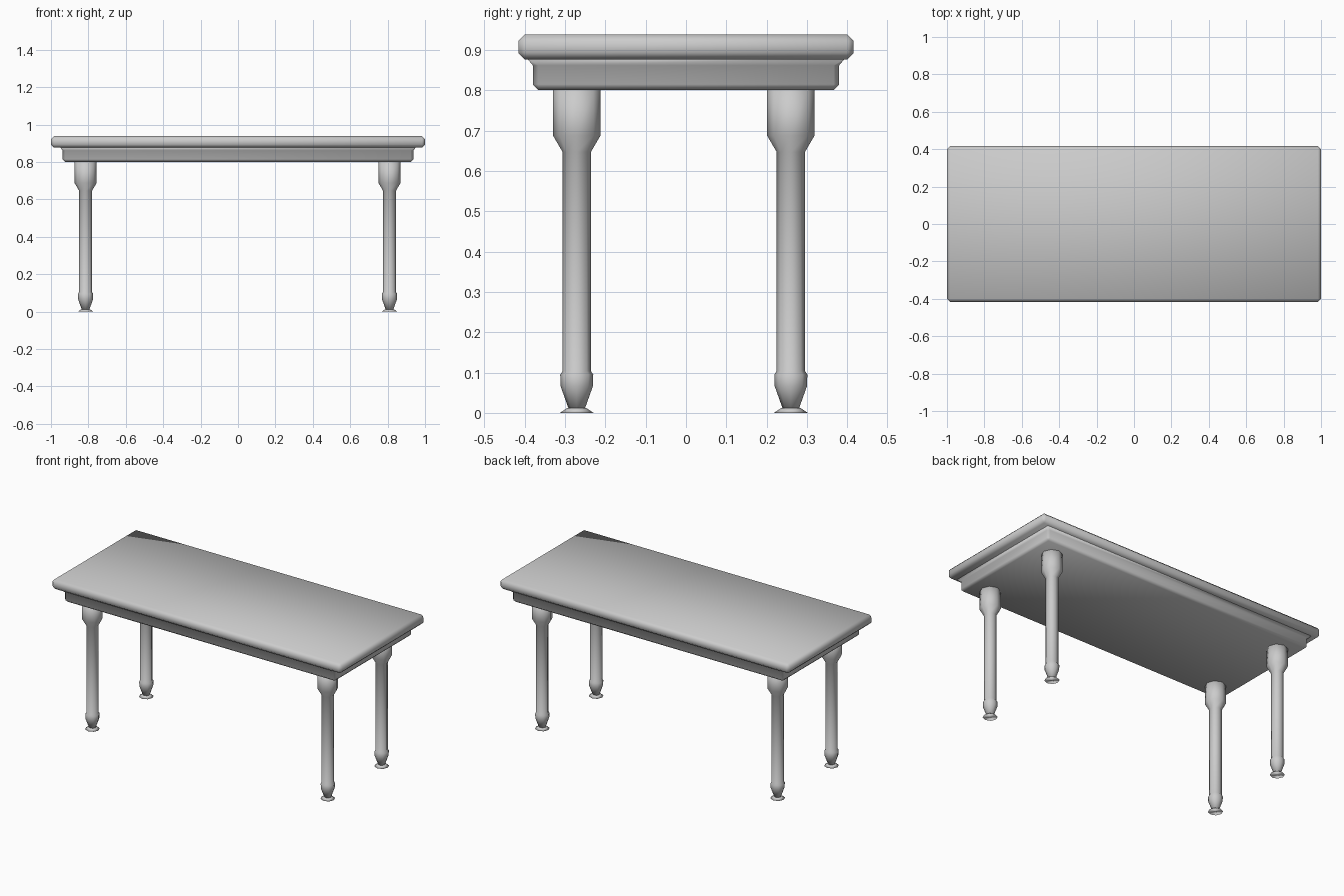
import bpy, bmesh
from math import sin, cos, pi

cube = bpy.data.objects.get("Cube")
if cube:
    bpy.data.objects.remove(cube, do_unlink=True)

grey = bpy.data.materials.new("plain grey")
grey.use_nodes = True
grey.diffuse_color = (0.6, 0.6, 0.6, 1)
grey.node_tree.nodes["Principled BSDF"].inputs["Base Color"].default_value = (0.6, 0.6, 0.6, 1)


def loft(name, rings, location):
    """Join equal-length rings of points into a closed, smooth solid."""
    bm = bmesh.new()
    loops = [[bm.verts.new(p) for p in ring] for ring in rings]
    n = len(loops[0])
    for low, high in zip(loops, loops[1:]):
        for i in range(n):
            j = (i + 1) % n
            bm.faces.new((low[i], low[j], high[j], high[i]))
    bm.faces.new(loops[0][::-1])
    bm.faces.new(loops[-1])
    bmesh.ops.remove_doubles(bm, verts=bm.verts, dist=0.0001)
    bmesh.ops.recalc_face_normals(bm, faces=bm.faces)
    for f in bm.faces:
        f.smooth = True
    mesh = bpy.data.meshes.new(name)
    bm.to_mesh(mesh)
    bm.free()
    mesh.materials.append(grey)
    obj = bpy.data.objects.new(name, mesh)
    obj.location = location
    bpy.context.collection.objects.link(obj)


def rect_ring(hx, hy, z, cut):
    """Rectangle with clipped corners."""
    ring = []
    for sx, sy in ((1, 1), (-1, 1), (-1, -1), (1, -1)):
        a = (sx * hx, sy * (hy - cut), z)
        b = (sx * (hx - cut), sy * hy, z)
        ring += [a, b] if sx * sy > 0 else [b, a]
    return ring


def round_ring(radius, z, sides=8):
    return [(radius * cos(2 * pi * i / sides), radius * sin(2 * pi * i / sides), z)
            for i in range(sides)]


# Tabletop slab with bevelled rim: (inset from rim, height, corner cut)
slab = [(0.016, 0.877, 0), (0, 0.893, 0.016), (0, 0.922, 0.016), (0.016, 0.938, 0)]
loft("tabletop", [rect_ring(1 - d, 0.416 - d, z, c) for d, z, c in slab], (0, 0, 0))

# Apron with flared moulding under the slab
apron = [(0.014, 0.801, 0), (0, 0.815, 0.014), (0, 0.862, 0.014), (-0.014, 0.879, 0)]
loft("apron", [rect_ring(0.938 - d, 0.38 - d, z, c) for d, z, c in apron], (0, 0, 0))

# Turned legs and flared foot pads: (radius, height)
leg = [(0.02, 0.01), (0.04, 0.066), (0.041, 0.095), (0.035, 0.104),
       (0.035, 0.647), (0.059, 0.688), (0.059, 0.805)]
foot = [(0.042, 0), (0.024, 0.012)]
for x, side in ((-0.815, "right"), (0.81, "left")):
    for y, end in ((-0.271, "front"), (0.26, "back")):
        loft(f"{end}_{side}_leg", [round_ring(r, z) for r, z in leg], (x, y, 0))
        loft(f"{end}_{side}_foot", [round_ring(r, z) for r, z in foot], (x, y, 0))
